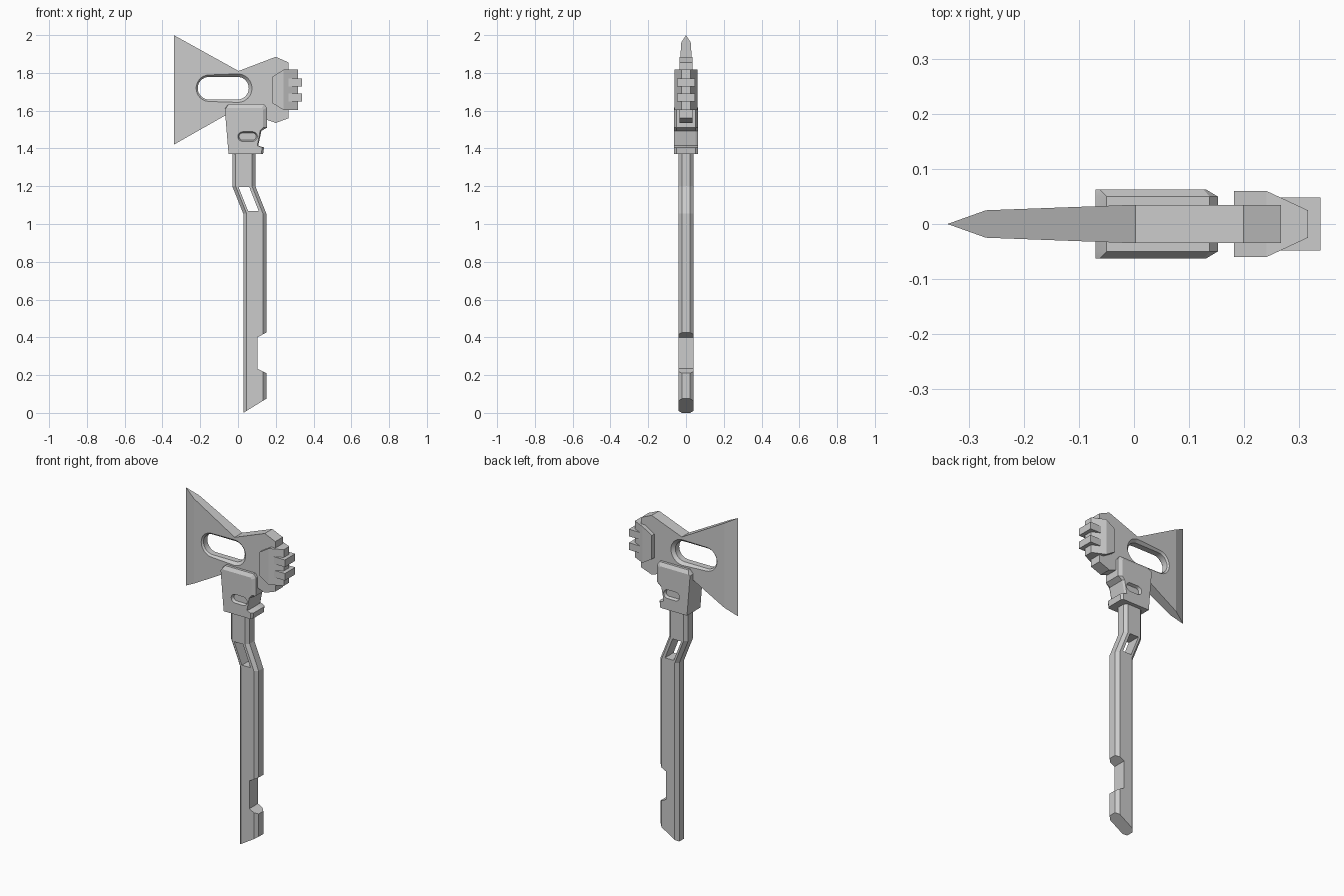
import bpy, bmesh, math

cube = bpy.data.objects.get("Cube")
if cube:
    bpy.data.objects.remove(cube)

steel = bpy.data.materials.new("light grey steel")
steel.use_nodes = True
GREY = (0.6, 0.6, 0.6, 1)
steel.diffuse_color = GREY
steel.node_tree.nodes["Principled BSDF"].inputs["Base Color"].default_value = GREY


def loft(name, rings, edit=None):
    """Join matching closed rings of 3D points and cap both ends."""
    bm = bmesh.new()
    rows = [[bm.verts.new(p) for p in ring] for ring in rings]
    n = len(rows[0])
    for a, b in zip(rows, rows[1:]):
        for i in range(n):
            j = (i + 1) % n
            bm.faces.new((a[i], a[j], b[j], b[i]))
    bm.faces.new(rows[0])
    bm.faces.new(rows[-1])
    if edit:
        edit(bm)
    bmesh.ops.recalc_face_normals(bm, faces=bm.faces)
    mesh = bpy.data.meshes.new(name)
    bm.to_mesh(mesh)
    bm.free()
    mesh.materials.append(steel)
    obj = bpy.data.objects.new(name, mesh)
    bpy.context.collection.objects.link(obj)
    return obj


def slab(name, layers, edit=None):
    """Stack (outline, y) layers from front to back."""
    return loft(name, [[(x, y, z) for x, z in outline] for outline, y in layers], edit)


def box(name, x0, x1, y, z0, z1):
    outline = [(x0, z0), (x1, z0), (x1, z1), (x0, z1)]
    return slab(name, [(outline, -y), (outline, y)])


def cut(obj, cutter):
    cutter.hide_render = True
    mod = obj.modifiers.new("cut", 'BOOLEAN')
    mod.operation, mod.solver, mod.object = 'DIFFERENCE', 'EXACT', cutter
    bpy.context.view_layer.objects.active = obj
    bpy.ops.object.modifier_apply(modifier=mod.name)
    bpy.data.objects.remove(cutter)


def smooth_rounds(obj):
    """Smooth only the gentle steps of rounded cuts."""
    bpy.ops.object.select_all(action='DESELECT')
    obj.select_set(True)
    bpy.context.view_layer.objects.active = obj
    bpy.ops.object.shade_smooth_by_angle(angle=math.radians(15))


def stadium(cx, cz, half, r, steps=16):
    pts = []
    for side, start in ((1, -90), (-1, 90)):
        for i in range(steps + 1):
            a = math.radians(start + 180 * i / steps)
            pts.append((cx + side * (half - r) + r * math.cos(a), cz + r * math.sin(a)))
    return pts


# Axe blade: wide wedge, waist, and a butt behind it
def blade_thickness(x):
    if x < -0.27:
        return 0.025 * (x + 0.34) / 0.07
    return min(0.035, 0.025 + 0.01 * (x + 0.27) / 0.27)


def shape_blade(bm):
    for x in (-0.27, 0):
        bmesh.ops.bisect_plane(bm, geom=bm.verts[:] + bm.edges[:] + bm.faces[:],
                               plane_co=(x, 0, 0), plane_no=(1, 0, 0))
    for v in bm.verts:
        v.co.y = math.copysign(blade_thickness(v.co.x), v.co.y)
    bmesh.ops.remove_doubles(bm, verts=bm.verts, dist=0.0005)


blade_outline = [(-0.34, 2.0), (0.003, 1.81), (0.2, 1.885), (0.268, 1.855), (0.268, 1.56),
                 (0.2, 1.535), (0.1, 1.57), (-0.04, 1.59), (-0.34, 1.42)]
blade = slab("axe_blade", [(blade_outline, -0.03), (blade_outline, 0.03)], shape_blade)

# Slot through the blade with a sloped rim
wide, narrow = stadium(-0.078, 1.719, 0.157, 0.08), stadium(-0.078, 1.719, 0.135, 0.06)
cut(blade, slab("slot_cutter", [(wide, -0.04), (narrow, -0.018), (narrow, 0.018), (wide, 0.04)]))
smooth_rounds(blade)

# Socket holding the blade
socket_core = [(-0.07, 1.61), (-0.05, 1.635), (0.138, 1.635), (0.153, 1.615), (0.153, 1.51),
               (0.124, 1.493), (0.107, 1.415), (0.138, 1.405), (0.133, 1.37), (-0.05, 1.37)]
socket_face = [(-0.07, 1.608), (-0.062, 1.615), (0.127, 1.615), (0.132, 1.605), (0.132, 1.51),
               (0.117, 1.493), (0.102, 1.415), (0.127, 1.405), (0.124, 1.37), (-0.05, 1.37)]
socket = slab("socket", [(socket_face, -0.0625), (socket_core, -0.05),
                         (socket_core, 0.05), (socket_face, 0.0625)])
for s in (-1, 1):
    cut(socket, slab("dimple_cutter", [(stadium(0.051, 1.463, 0.053, 0.027), s * 0.066),
                                       (stadium(0.051, 1.463, 0.045, 0.019), s * 0.046)]))
smooth_rounds(socket)

# Cranked handle with chamfered corners
left = [(-0.03, 1.4), (-0.03, 1.2), (0.028, 1.055), (0.028, -0.05)]
WIDTH, CHAMFER = 0.122, 0.018


def handle_outline(inset):
    return ([(x + inset, z) for x, z in left] +
            [(x + WIDTH - inset, z) for x, z in reversed(left)])


def trim_foot(bm):
    res = bmesh.ops.bisect_plane(bm, geom=bm.verts[:] + bm.edges[:] + bm.faces[:],
                                 plane_co=(0.028, 0, 0), plane_no=(0.075, 0, -WIDTH),
                                 clear_outer=True)
    edges = [e for e in res["geom_cut"] if isinstance(e, bmesh.types.BMEdge)]
    bmesh.ops.contextual_create(bm, geom=edges)


face, core = handle_outline(CHAMFER), handle_outline(0)
handle = slab("handle", [(face, -0.04), (core, -0.022), (core, 0.022), (face, 0.04)], trim_foot)

# Window in the crank and notch near the foot
window = [(0.003, 1.195), (0.06, 1.195), (0.109, 1.07), (0.053, 1.07)]
notch = [(0.102, 0.235), (0.15, 0.21), (0.2, 0.21), (0.2, 0.425), (0.15, 0.425), (0.102, 0.4)]
for name, outline in (("window_cutter", window), ("notch_cutter", notch)):
    cut(handle, slab(name, [(outline, -0.1), (outline, 0.1)]))


# Hammer head on the butt, lofted along x
def section(x, y, half_z):
    return [(x, sy * y, 1.71 + sz * half_z) for sy, sz in ((-1, -1), (1, -1), (1, 1), (-1, 1))]


loft("hammer_head", [section(0.182, 0.06, 0.07), section(0.242, 0.06, 0.107),
                     section(0.317, 0.025, 0.107)])

# Striking teeth
for label, z in (("upper", 1.75), ("lower", 1.67)):
    box(label + "_tooth", 0.25, 0.34, 0.048, z - 0.021, z + 0.021)
